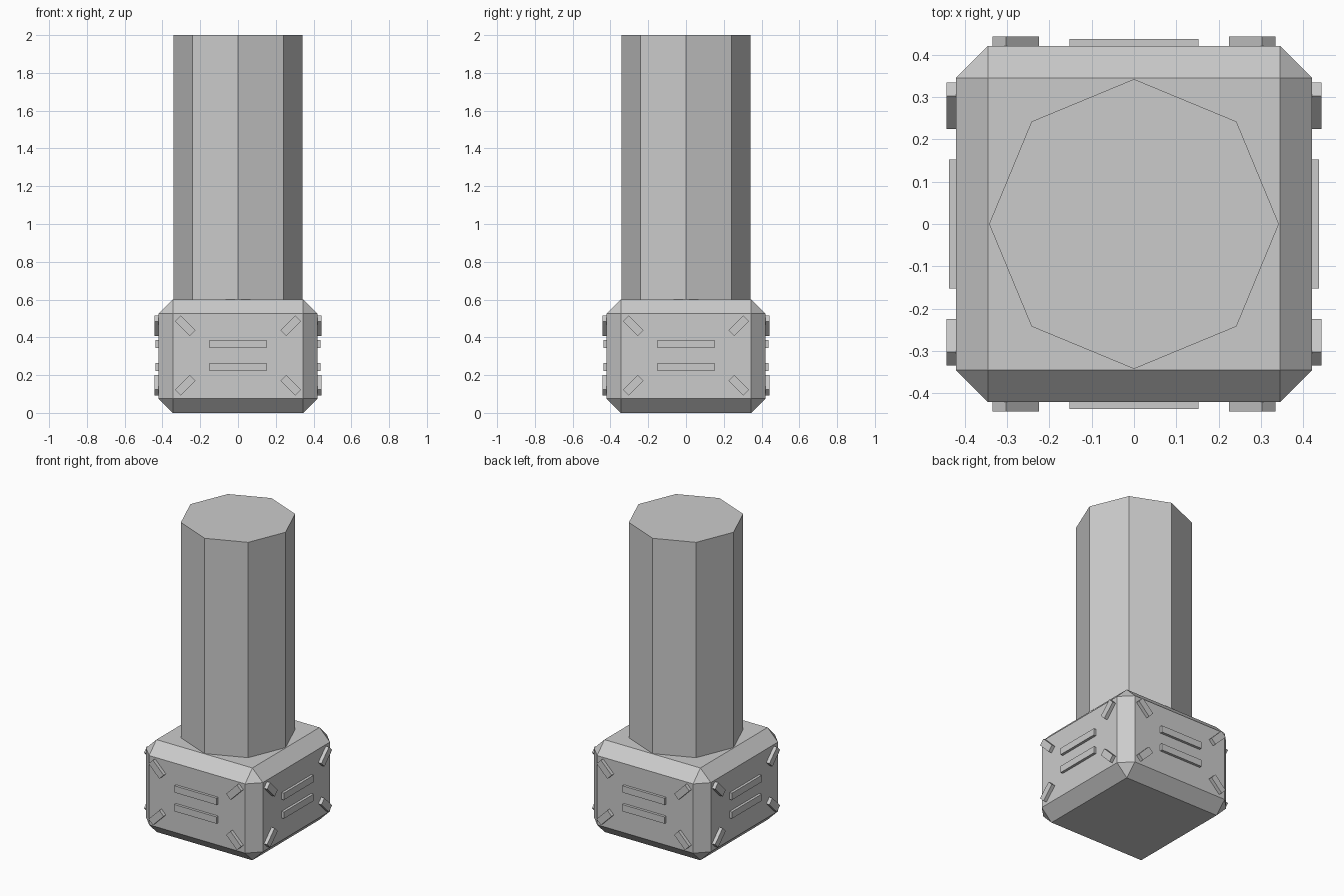
import bpy
import bmesh
import math
from mathutils import Matrix, Vector

cube = bpy.data.objects.get("Cube")
if cube:
    bpy.data.objects.remove(cube, do_unlink=True)

GREY = (0.6, 0.6, 0.6, 1.0)
grey = bpy.data.materials.new("plain grey")
grey.use_nodes = True
grey.diffuse_color = GREY
grey.node_tree.nodes["Principled BSDF"].inputs["Base Color"].default_value = GREY


def finish(name, bm):
    mesh = bpy.data.meshes.new(name)
    bm.to_mesh(mesh)
    bm.free()
    mesh.materials.append(grey)
    obj = bpy.data.objects.new(name, mesh)
    bpy.context.collection.objects.link(obj)
    return obj


def box(name, size, matrix):
    bm = bmesh.new()
    bmesh.ops.create_cube(bm, size=1, matrix=matrix @ Matrix.Diagonal(Vector((*size, 1))))
    return finish(name, bm)


# Chamfered base block
HALF = 0.42
base = box("base_block", (2 * HALF, 2 * HALF, 0.6), Matrix.Translation((0, 0, 0.3)))
bevel = base.modifiers.new("chamfer", 'BEVEL')
bevel.width = 0.075
bevel.segments = 1

# Eight-sided column with corners on the axes
bm = bmesh.new()
bmesh.ops.create_cone(bm, cap_ends=True, segments=8, radius1=0.342, radius2=0.342,
                      depth=1.4, matrix=Matrix.Translation((0, 0, 1.3)))
finish("column", bm)

# Raised bars on each of the four sides
BAR = 0.044
MID = 0.304
for i, side in enumerate(("front", "left", "back", "right")):
    turn = Matrix.Rotation(i * math.pi / 2, 4, 'Z')

    def bar(name, x, z, length, out, angle):
        depth = 2 * out
        place = Matrix.Translation((x, -HALF, z)) @ Matrix.Rotation(angle, 4, 'Y')
        box(f"{side}_{name}", (length, depth, BAR), turn @ place)

    for level, sz in (("upper", 1), ("lower", -1)):
        # Long level bar
        bar(f"{level}_bar", 0, MID + sz * 0.061, 0.304, 0.017, 0)
        # Short slanted bars pointing to the corners
        for hand, sx in (("a", 1), ("b", -1)):
            bar(f"{level}_corner_bar_{hand}", sx * 0.279, MID + sz * 0.157,
                0.11, 0.023, -sx * sz * math.pi / 4)
